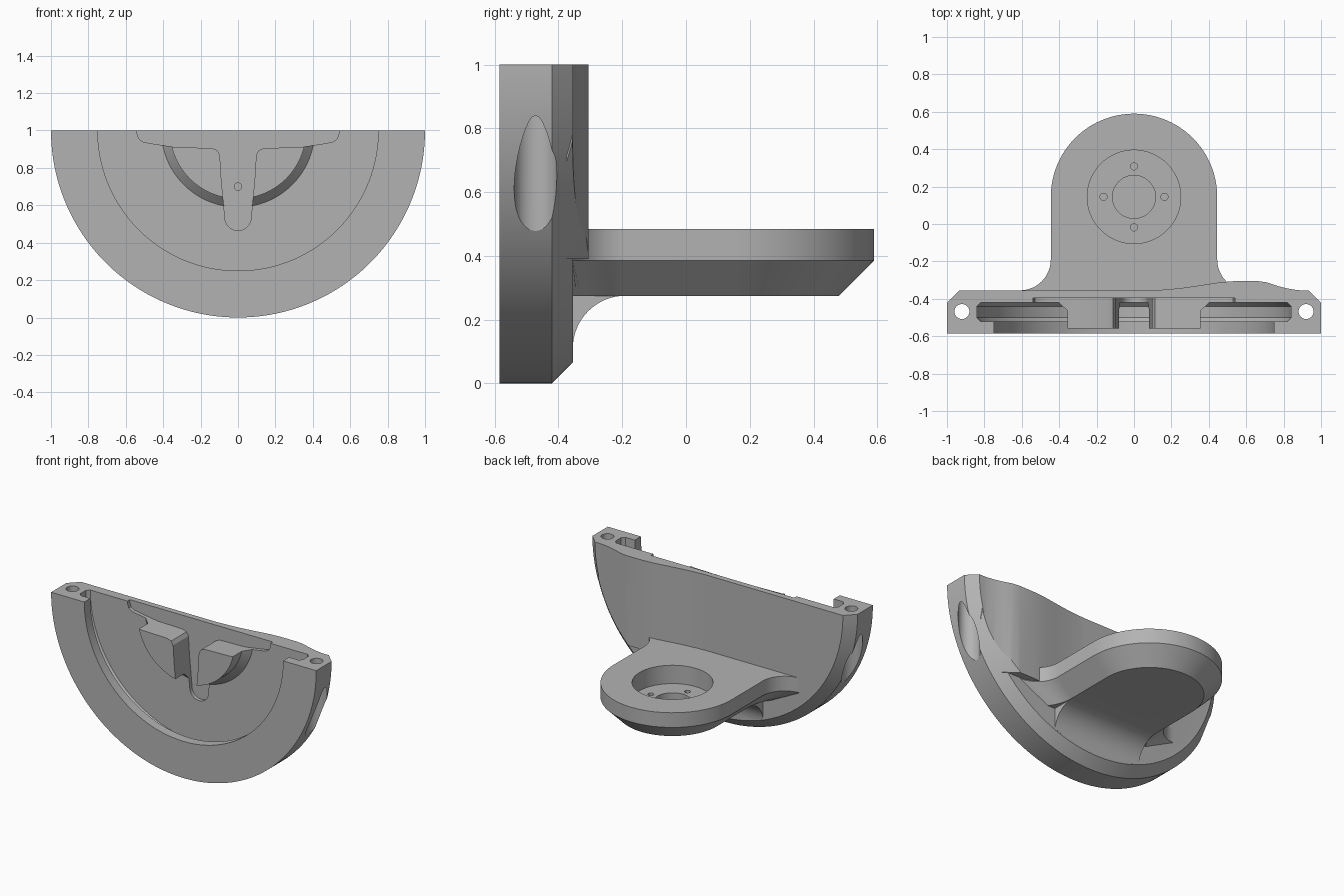
import bpy, bmesh
from math import pi, sin, cos, asin, radians

cube = bpy.data.objects.get("Cube")
if cube:
    bpy.data.objects.remove(cube, do_unlink=True)

grey = bpy.data.materials.new("plain grey")
grey.use_nodes = True
grey.diffuse_color = (0.45, 0.45, 0.45, 1)
grey.node_tree.nodes["Principled BSDF"].inputs["Base Color"].default_value = grey.diffuse_color


def loft(name, rings):
    """Closed solid through rings of equal point count."""
    bm = bmesh.new()
    loops = [[bm.verts.new(p) for p in ring] for ring in rings]
    n = len(loops[0])
    for a, b in zip(loops, loops[1:]):
        for i in range(n):
            j = (i + 1) % n
            bm.faces.new((a[i], a[j], b[j], b[i]))
    bm.faces.new(loops[0])
    bm.faces.new(loops[-1])
    bmesh.ops.recalc_face_normals(bm, faces=bm.faces)
    mesh = bpy.data.meshes.new(name)
    bm.to_mesh(mesh)
    bm.free()
    mesh.materials.append(grey)
    ob = bpy.data.objects.new(name, mesh)
    bpy.context.collection.objects.link(ob)
    return ob


def lathe(name, profile, steps=144):
    """Turn (radius, y) points about the plate axis at z = 1."""
    angles = [2 * pi * (i + 0.5) / steps for i in range(steps)]
    return loft(name, [[(r * cos(a), y, 1 + r * sin(a)) for a in angles]
                       for r, y in profile])


def cylinder(name, x, y, r, z0, z1, steps=40):
    ring = [(x + r * cos(2 * pi * i / steps), y + r * sin(2 * pi * i / steps))
            for i in range(steps)]
    return loft(name, [[(*p, z) for p in ring] for z in (z0, z1)])


def combine(target, tool, operation):
    """Apply a boolean and discard the tool."""
    mod = target.modifiers.new("join", "BOOLEAN")
    mod.operation, mod.object, mod.solver = operation, tool, "EXACT"
    graph = bpy.context.evaluated_depsgraph_get()
    mesh = bpy.data.meshes.new_from_object(target.evaluated_get(graph))
    target.modifiers.clear()
    target.data = mesh
    bpy.data.objects.remove(tool, do_unlink=True)


# Round plate with chamfered back edge, and its undercut front cavity
plate = lathe("bracket", [(1, -0.585), (1, -0.42), (0.935, -0.355)])
combine(plate, lathe("cavity", [(0.75, -0.62), (0.75, -0.52), (0.82, -0.52),
                                (0.84, -0.5), (0.84, -0.44), (0.82, -0.42)]), "DIFFERENCE")

# Central flared boss
combine(plate, lathe("boss", [(0.365, -0.56), (0.365, -0.465), (0.41, -0.42),
                              (0.41, -0.41)]), "UNION")

# T-shaped slot through the boss
half = [(0.54, 1.1), (0.54, 0.985), (0.53, 0.955), (0.505, 0.938), (0.46, 0.93),
        (0.33, 0.91), (0.14, 0.906), (0.112, 0.895), (0.097, 0.87), (0.09, 0.75)]
half += [(0.07 * cos(a), 0.535 - 0.07 * sin(a)) for a in [i * pi / 20 for i in range(10)]]
tee = half + [(0, 0.465)] + [(-x, z) for x, z in reversed(half)]
combine(plate, loft("slot", [[(x, y, z) for x, z in tee] for y in (-0.7, -0.395)]), "DIFFERENCE")
pin = [(0.02 * cos(i * pi / 12), 0.7 + 0.02 * sin(i * pi / 12)) for i in range(24)]
combine(plate, loft("pin_hole", [[(x, y, z) for x, z in pin] for y in (-0.5, -0.37)]), "DIFFERENCE")

# Swelling on the back, left of the shelf
swell = [(0.08, -0.356), (0.16, -0.351), (0.25, -0.343), (0.36, -0.327), (0.45, -0.313),
         (0.53, -0.306), (0.66, -0.305), (0.71, -0.312), (0.77, -0.332), (0.82, -0.345),
         (0.87, -0.353), (0.91, -0.356), (0.91, -0.375), (0.08, -0.375)]
bump = loft("swelling", [[(x, y, z) for x, y in swell] for z in (0.39, 1.1)])
combine(bump, lathe("rim", [(0.985, -0.4), (0.785, -0.2)]), "INTERSECT")
combine(plate, bump, "UNION")


# Shelf with rounded end, flared root and chamfered underside
def outline(inset):
    flare = 0.165 + inset
    end = asin(0.165 / flare)
    side = [(0.61 - flare * cos(end * i / 12), -0.19 - flare * sin(end * i / 12))
            for i in range(12, -1, -1)]
    side.insert(0, (side[0][0], -0.375))
    r = 0.445 - inset
    arc = [(r * cos(pi * i / 48), 0.145 + r * sin(pi * i / 48)) for i in range(49)]
    return side + arc + [(-x, y) for x, y in reversed(side)]


shelf = loft("shelf", [[(x, y, z) for x, y in outline(inset)]
                       for inset, z in ((0, 0.485), (0, 0.385), (0.11, 0.275))])

# Curved gusset under the shelf root
curve = [(-0.19 - 0.165 * sin(a), 0.11 + 0.165 * cos(a))
         for a in [i * pi / 32 for i in range(17)]]
curve += [(-0.375, 0.11), (-0.375, 0.33), (-0.19, 0.33)]
gusset = loft("gusset", [[(x, y, z) for y, z in curve] for x in (-0.334, 0.334)])
combine(gusset, lathe("trim", [(0.93, -0.4), (0.93, 0)]), "INTERSECT")
combine(shelf, gusset, "UNION")

# Round seat in the shelf with a centre bore and four screw holes
cy = 0.145
combine(shelf, cylinder("seat", 0, cy, 0.25, 0.36, 0.6, 72), "DIFFERENCE")
combine(shelf, cylinder("bore", 0, cy, 0.115, 0.3, 0.4, 48), "DIFFERENCE")
for k in range(4):
    a = k * pi / 2
    combine(shelf, cylinder("screw_hole", 0.163 * cos(a), cy + 0.163 * sin(a),
                            0.019, 0.3, 0.4, 20), "DIFFERENCE")
combine(plate, shelf, "UNION")

# Cut away the upper half
square = [(-2, -2), (2, -2), (2, 2), (-2, 2)]
combine(plate, loft("upper_half", [[(*p, z) for p in square] for z in (1, 3)]), "DIFFERENCE")

# Bolt holes and open bolt pockets at both ends
for s in (-1, 1):
    combine(plate, cylinder("bolt_hole", s * 0.92, -0.468, 0.04, 0.9, 1.1), "DIFFERENCE")
    combine(plate, cylinder("bolt_pocket", s * 0.92, -0.472, 0.067, 0.3, 0.957), "DIFFERENCE")

bpy.ops.object.select_all(action="DESELECT")
plate.select_set(True)
bpy.context.view_layer.objects.active = plate
bpy.ops.object.shade_smooth_by_angle(angle=radians(25))
